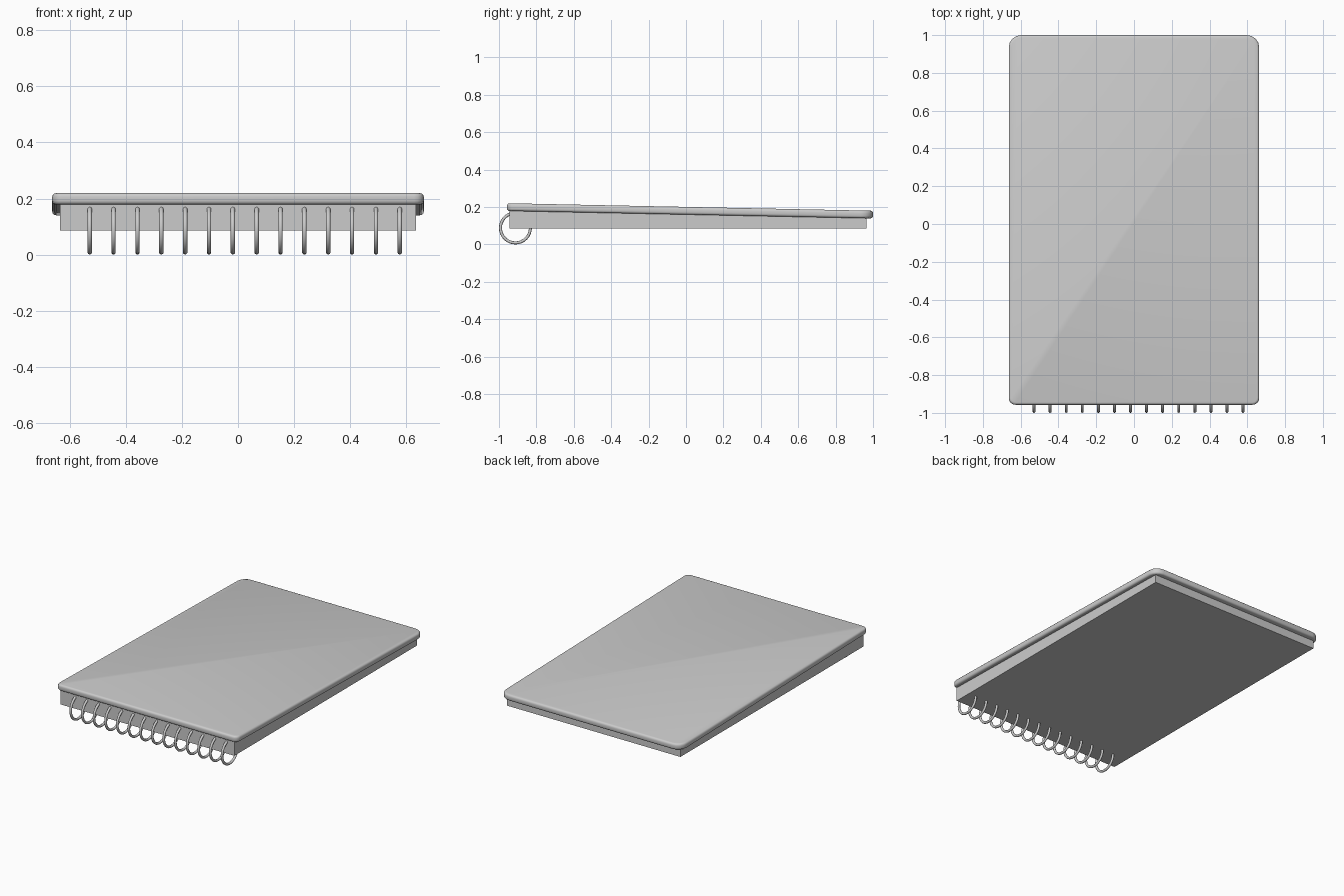
import bpy, bmesh, math

if "Cube" in bpy.data.objects:
    bpy.data.objects.remove(bpy.data.objects["Cube"])

Y0, Y1, HALF_W = -0.957, 1.0, 0.663      # cover outline
THICK = 0.041


def cover_base(y):
    # underside height of the gently sloping cover
    return 0.179 - 0.0205 * (y - Y0)


def finish(bm, name, smooth=False):
    bmesh.ops.recalc_face_normals(bm, faces=bm.faces)
    me = bpy.data.meshes.new(name)
    bm.to_mesh(me)
    bm.free()
    ob = bpy.data.objects.new(name, me)
    bpy.context.collection.objects.link(ob)
    if smooth:
        bpy.ops.object.select_all(action='DESELECT')
        bpy.context.view_layer.objects.active = ob
        ob.select_set(True)
        bpy.ops.object.shade_smooth_by_angle(angle=math.radians(40))
    return ob


def slab(points, bottom, top):
    # closed prism over an outline, with height functions of y
    bm = bmesh.new()
    lo = [bm.verts.new((x, y, bottom(y))) for x, y in points]
    hi = [bm.verts.new((x, y, top(y))) for x, y in points]
    rims = [bm.faces.new(lo), bm.faces.new(hi)]
    n = len(points)
    for i in range(n):
        j = (i + 1) % n
        bm.faces.new((lo[i], lo[j], hi[j], hi[i]))
    return bm, [e for f in rims for e in f.edges]


# cover: board with small front corners, larger back corners, rounded rims
outline = []
for sx, sy, r, start in ((1, -1, 0.035, -90), (1, 1, 0.065, 0),
                         (-1, 1, 0.065, 90), (-1, -1, 0.035, 180)):
    cx = sx * (HALF_W - r)
    cy = Y1 - r if sy > 0 else Y0 + r
    for k in range(5):
        a = math.radians(start + 22.5 * k)
        outline.append((cx + r * math.cos(a), cy + r * math.sin(a)))
bm, rim_edges = slab(outline, cover_base, lambda y: cover_base(y) + THICK)
bmesh.ops.bevel(bm, geom=rim_edges, offset=0.013, offset_type='OFFSET',
                segments=3, profile=0.5, affect='EDGES')
finish(bm, "cover", smooth=True)

# page block: top follows the underside of the cover
pages = [(-0.635, -0.945), (0.635, -0.945), (0.635, 0.965), (-0.635, 0.965)]
bm, _ = slab(pages, lambda y: 0.086, lambda y: cover_base(y) + 0.003)
finish(bm, "page_block")

# binding rings along the front edge
for i in range(14):
    bpy.ops.mesh.primitive_torus_add(
        major_radius=0.080, minor_radius=0.008,
        major_segments=32, minor_segments=10,
        location=(-0.529 + 0.0851 * i, -0.912, 0.088),
        rotation=(0, math.radians(90), 0))
    ring = bpy.context.object
    ring.name = f"binding_ring_{i + 1:02d}"
    bpy.ops.object.shade_smooth_by_angle(angle=math.radians(60))
